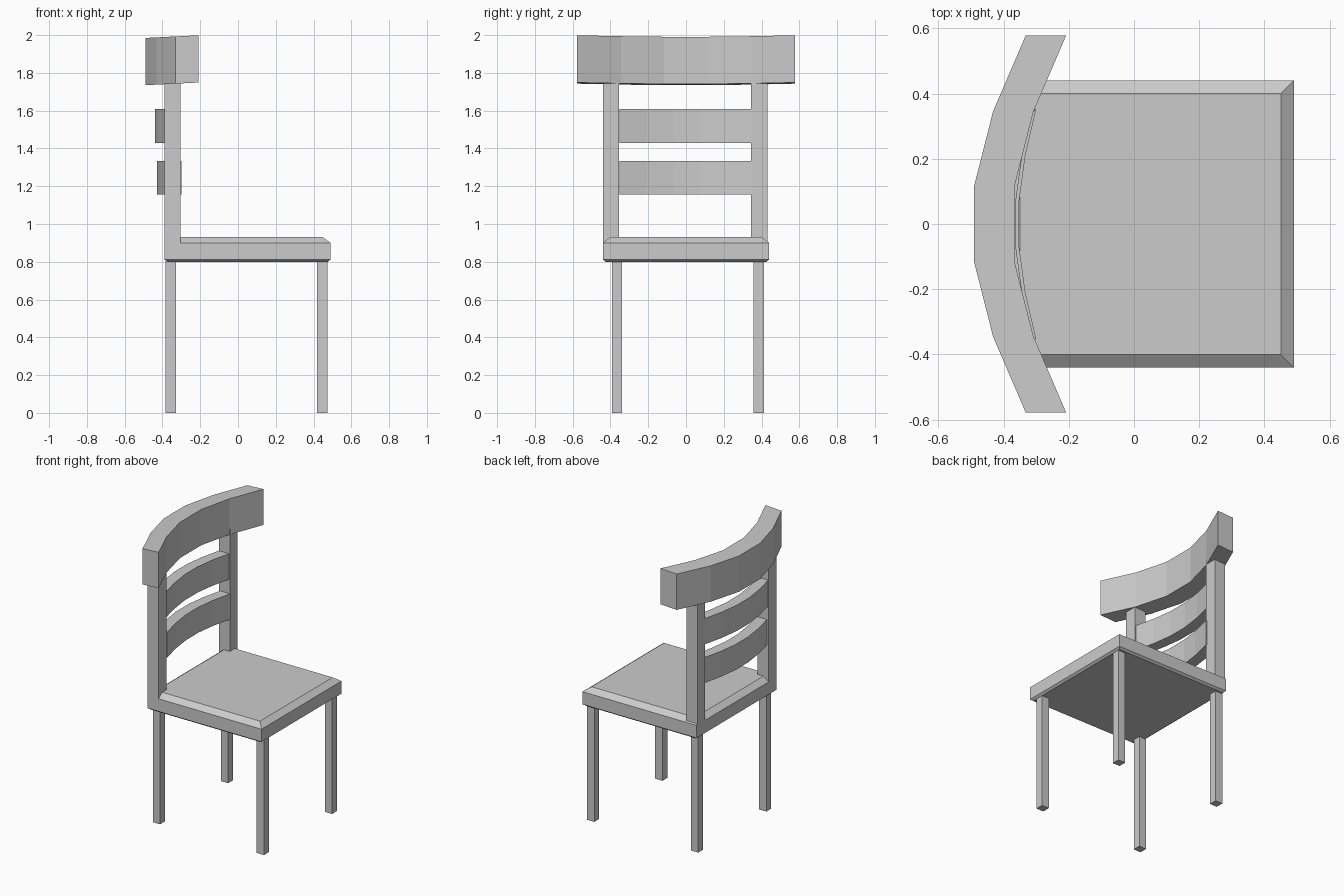
import bpy

if "Cube" in bpy.data.objects:
    bpy.data.objects.remove(bpy.data.objects["Cube"])


def mesh_object(name, verts, faces):
    me = bpy.data.meshes.new(name)
    me.from_pydata(verts, [], faces)
    ob = bpy.data.objects.new(name, me)
    bpy.context.collection.objects.link(ob)
    return ob


def loft(name, rings):
    """Skin a list of four-point rings and cap both ends."""
    verts = [p for ring in rings for p in ring]
    faces = [(3, 2, 1, 0)]
    for i in range(len(rings) - 1):
        a = i * 4
        for j in range(4):
            k = (j + 1) % 4
            faces.append((a + j, a + k, a + 4 + k, a + 4 + j))
    e = len(verts) - 4
    faces.append((e, e + 1, e + 2, e + 3))
    return mesh_object(name, verts, faces)


def rect(x0, x1, y0, y1, z, inset=0.0):
    x0, x1, y0, y1 = x0 + inset, x1 - inset, y0 + inset, y1 - inset
    return [(x0, y0, z), (x1, y0, z), (x1, y1, z), (x0, y1, z)]


def box(name, x0, x1, y0, y1, z0, z1):
    return loft(name, [rect(x0, x1, y0, y1, z0), rect(x0, x1, y0, y1, z1)])


def curved_bar(name, path, depth, z0, z1, tilt=0.0):
    """Bar following the rear-edge path (x, y), with constant depth in x."""
    xb = min(x for x, y in path)
    rings = []
    for x, y in path:
        f = x + depth
        tb, tf = tilt * (x - xb), tilt * (f - xb)
        rings.append([(x, y, z0 + tb), (x, y, z1 + tb),
                      (f, y, z1 + tf), (f, y, z0 + tf)])
    return loft(name, rings)


def mirrored(half):
    return [(x, -y) for x, y in half] + [(x, y) for x, y in reversed(half)]


# Seat cushion with bevelled top edge and slight lip underneath
S = (-0.39, 0.49, -0.44, 0.44)
loft("seat", [rect(*S, 0.80, 0.015), rect(*S, 0.812),
              rect(*S, 0.90), rect(*S, 0.93, 0.04)])

# Legs
for end, x in (("back", -0.355), ("front", 0.447)):
    for side, y in (("right", -0.365), ("left", 0.385)):
        box(f"{end}_{side}_leg", x - 0.028, x + 0.028,
            y - 0.027, y + 0.027, 0.0, 0.805)

# Back posts
for side, y in (("right", -0.397), ("left", 0.388)):
    box(f"{side}_back_post", -0.39, -0.305, y - 0.043, y + 0.043, 0.90, 1.78)

# Curved top rail, tipped slightly
rail = mirrored([(-0.332, 0.578), (-0.432, 0.345), (-0.49, 0.117)])
curved_bar("top_rail", rail, 0.124, 1.735, 1.985, tilt=0.05)

# Curved slats between the posts
slat = mirrored([(-0.388, 0.352), (-0.421, 0.21), (-0.44, 0.07)])
for name, dx, z0, z1 in (("upper_slat", 0.0, 1.43, 1.61),
                         ("lower_slat", 0.01, 1.155, 1.333)):
    curved_bar(name, [(x + dx, y) for x, y in slat], 0.078, z0, z1)

# Outward normals, flat faces
import bmesh
for ob in bpy.context.collection.objects:
    bm = bmesh.new()
    bm.from_mesh(ob.data)
    bmesh.ops.recalc_face_normals(bm, faces=bm.faces)
    bm.to_mesh(ob.data)
    bm.free()
